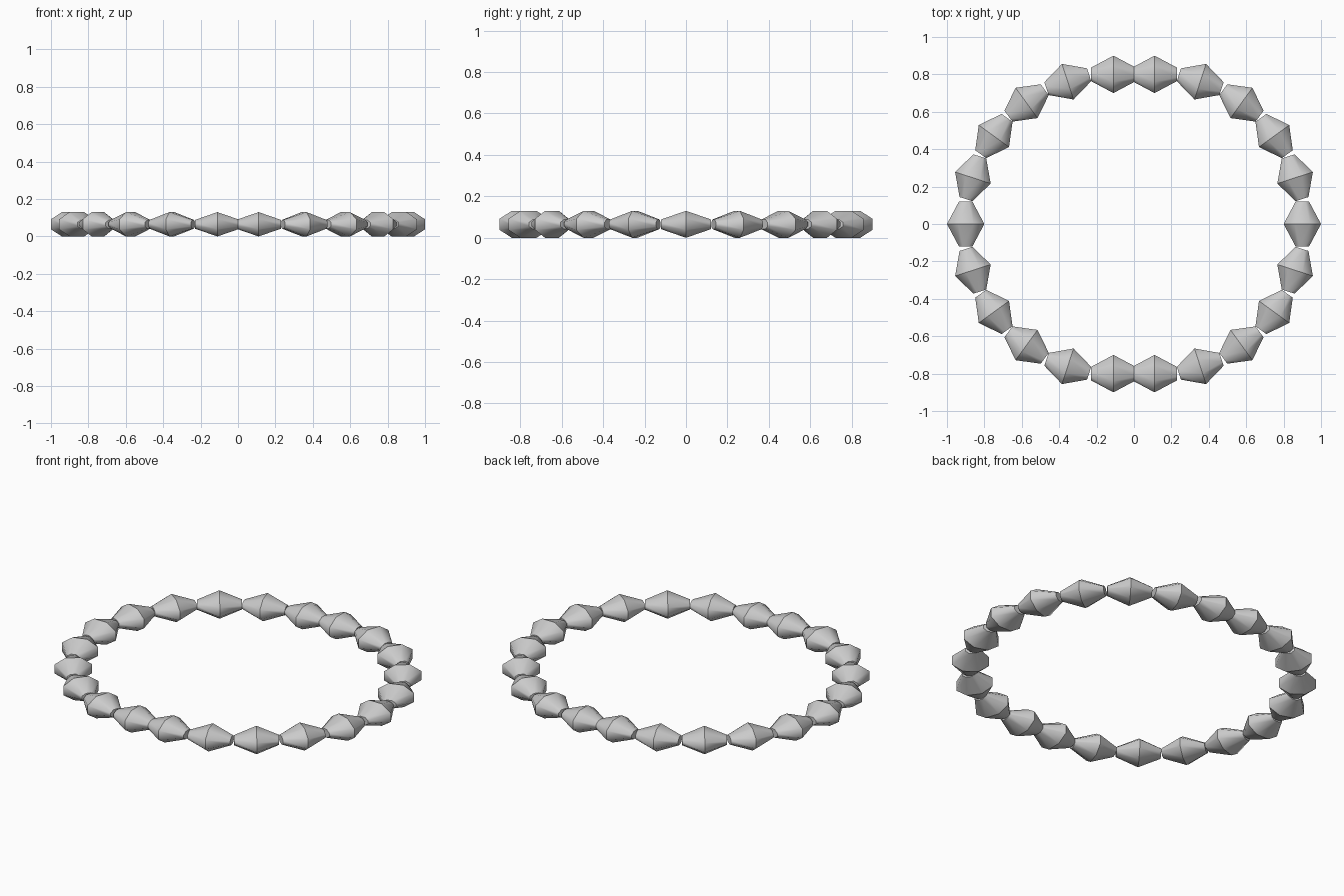
import bpy, bmesh, math

if "Cube" in bpy.data.objects:
    bpy.data.objects.remove(bpy.data.objects["Cube"])

SIDES = 8
HALF_LEN = 0.12       # half length of a bead along the string
HALF_W = 0.10         # waist half width, in plan
HALF_H = 0.065        # waist half height
END = 0.36            # size of the cut ends relative to the waist


def make_bead_mesh():
    """Squashed double cone lying along local x, with cut ends."""
    bm = bmesh.new()
    fit = 1 / math.cos(math.pi / SIDES)
    rings = []
    for x, s in ((-HALF_LEN, END), (0, 1), (HALF_LEN, END)):
        ring = []
        for i in range(SIDES):
            a = 2 * math.pi * (i + 0.5) / SIDES
            ring.append(bm.verts.new((x, HALF_W * fit * s * math.cos(a),
                                      HALF_H * fit * s * math.sin(a))))
        rings.append(ring)
    for r0, r1 in zip(rings, rings[1:]):
        for i in range(SIDES):
            j = (i + 1) % SIDES
            bm.faces.new((r0[i], r0[j], r1[j], r1[i])).smooth = True
    bm.faces.new(rings[0])
    bm.faces.new(rings[2])
    bmesh.ops.recalc_face_normals(bm, faces=bm.faces)
    # crisp waist and ends, smooth around the bead
    for e in bm.edges:
        if abs(e.verts[0].co.x - e.verts[1].co.x) < 1e-5:
            e.smooth = False
    mesh = bpy.data.meshes.new("bead")
    bm.to_mesh(mesh)
    bm.free()
    return mesh


bead_mesh = make_bead_mesh()

# two half circles of beads, pushed apart left and right
for side in (1, -1):
    for k in range(11):
        a = math.radians(18 * k)
        bead = bpy.data.objects.new(f"bead_{'right' if side > 0 else 'left'}_{k + 1}", bead_mesh)
        bead.location = (side * (0.11 + 0.79 * math.sin(a)), 0.80 * math.cos(a), HALF_H)
        bead.rotation_euler = (0, 0, -side * a)
        bpy.context.collection.objects.link(bead)
